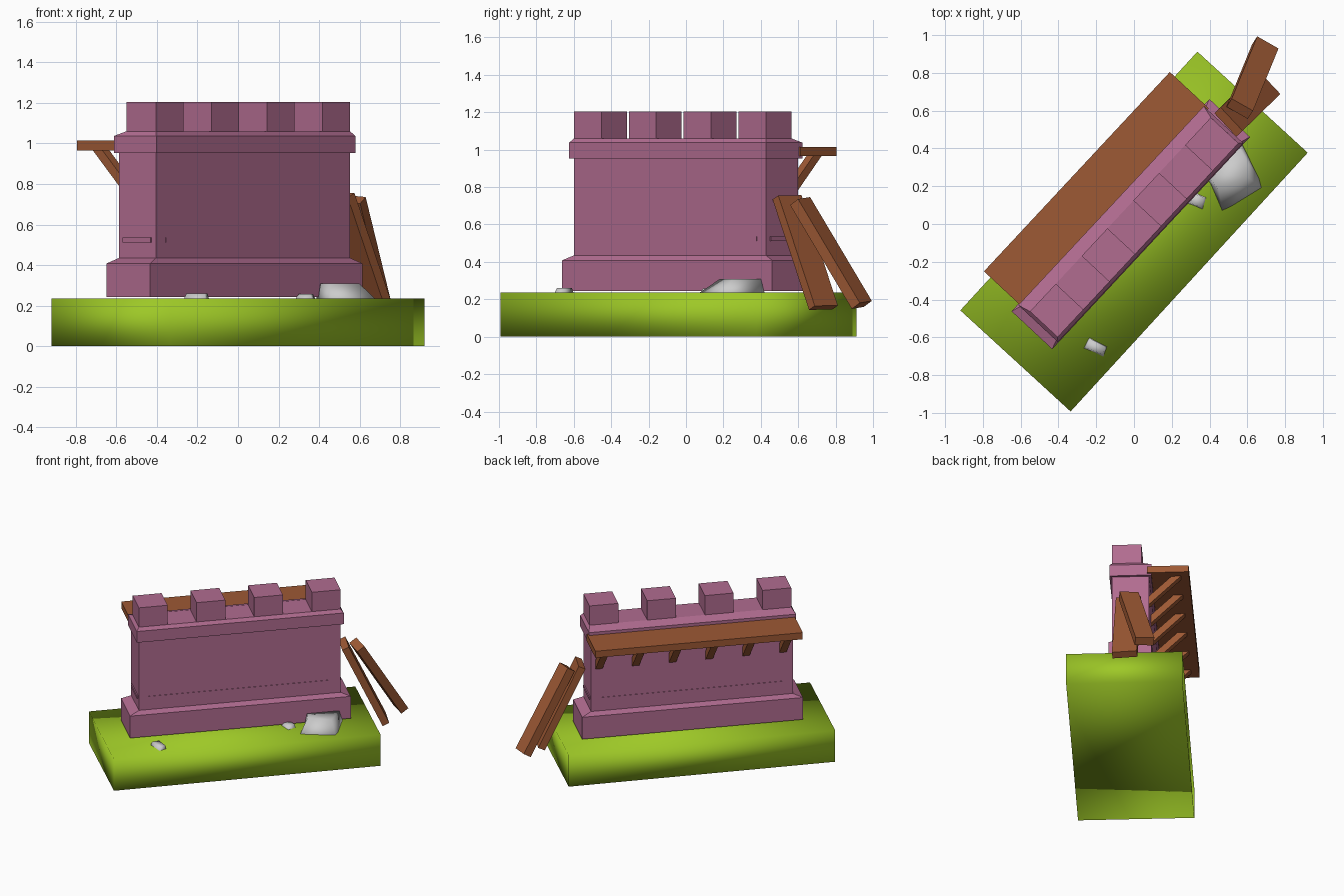
import bpy, bmesh, math
from mathutils import Vector, Matrix

if "Cube" in bpy.data.objects:
    bpy.data.objects.remove(bpy.data.objects["Cube"])


def material(name, rgb):
    m = bpy.data.materials.new(name)
    m.diffuse_color = (*rgb, 1)
    m.use_nodes = True
    m.node_tree.nodes["Principled BSDF"].inputs["Base Color"].default_value = m.diffuse_color
    return m


STONE = material("purple_stone", (0.44, 0.15, 0.28))
WOOD = material("wood", (0.34, 0.10, 0.035))
GRASS = material("grass", (0.34, 0.58, 0.02))
WALL = Matrix.Rotation(math.radians(47), 4, 'Z')      # local x along the wall, y to its back


def loft(name, rings, mat=None, matrix=None, smooth=False):
    """Closed solid through a list of point rings of equal size."""
    bm = bmesh.new()
    loops = [[bm.verts.new(p) for p in r] for r in rings]
    for a, b in zip(loops, loops[1:]):
        for i in range(len(a)):
            j = (i + 1) % len(a)
            bm.faces.new((a[i], a[j], b[j], b[i]))
    bm.faces.new(loops[0][::-1])
    bm.faces.new(loops[-1])
    bmesh.ops.recalc_face_normals(bm, faces=bm.faces)
    if matrix:
        bm.transform(matrix)
    for f in bm.faces:
        f.smooth = smooth
    me = bpy.data.meshes.new(name)
    bm.to_mesh(me)
    bm.free()
    if mat:
        me.materials.append(mat)
    ob = bpy.data.objects.new(name, me)
    bpy.context.collection.objects.link(ob)
    return ob


def rect(x0, x1, y0, y1, z):
    return [(x0, y0, z), (x1, y0, z), (x1, y1, z), (x0, y1, z)]


def box(name, x0, x1, y0, y1, z0, z1, mat, matrix=WALL, smooth=False):
    return loft(name, [rect(x0, x1, y0, y1, z0), rect(x0, x1, y0, y1, z1)], mat, matrix, smooth)


# Grass slab, smooth shaded box
slab = Matrix.Translation((0, -0.04, 0)) @ Matrix.Rotation(math.radians(47.5), 4, 'Z')
box("ground", -0.929, 0.929, -0.396, 0.396, 0, 0.235, GRASS, slab, True)

# Wall: plinth, body, cornice and parapet floor as one stepped solid
C = -0.012                      # wall middle along its length
F, B = -0.113, 0.137            # front and back of the body


def ring(half, out_f, out_b, z):
    return rect(C - half, C + half, F - out_f, B + out_b, z)


loft("wall", [
    ring(0.768, 0.022, 0.022, 0.243), ring(0.768, 0.022, 0.022, 0.408),
    ring(0.702, 0, 0, 0.435), ring(0.702, 0, 0, 0.953),
    ring(0.720, 0.018, 0.018, 0.953), ring(0.720, 0.018, 0.018, 1.037),
    ring(0.702, 0, -0.05, 1.06)], STONE, WALL)

# Thin string course
box("string_course_ends", C - 0.71, C + 0.71, F + 0.03, B - 0.03, 0.512, 0.535, STONE)
box("string_course_sides", C - 0.635, C + 0.635, F - 0.003, B + 0.003, 0.512, 0.535, STONE)

# Merlons
for i in range(4):
    x = C - 0.702 + i * 0.4013
    box(f"merlon_{i + 1}", x, x + 0.2, F, F + 0.2, 1.06, 1.205, STONE)

# Walkway behind the wall and its slanted braces
box("walkway", -0.725, 0.718, B - 0.01, 0.41, 0.965, 1.015, WOOD)
profile = [(0.355, 0.966), (0.29, 0.966), (B - 0.005, 0.81), (B - 0.005, 0.745)]
for i in range(6):
    x = -0.645 + i * 0.256
    loft(f"brace_{i + 1}", [[(x + s, y, z) for y, z in profile] for s in (-0.025, 0.025)], WOOD, WALL)


# Planks leaning on the end of the wall
def plank(name, top, bottom, across, width, thick):
    a, b = Vector(top), Vector(bottom)
    d = (b - a).normalized()
    w = Vector(across)
    w = (w - d * w.dot(d)).normalized()
    n = d.cross(w)
    w, n = w * width / 2, n * thick / 2
    loft(name, [[p + w + n, p - w + n, p - w - n, p + w - n] for p in (a, b)], WOOD)


plank("plank_wide", (0.50, 0.54, 0.745), (0.70, 0.735, 0.155), (0.68, -0.73, 0), 0.17, 0.05)
plank("plank_narrow", (0.56, 0.61, 0.725), (0.695, 0.94, 0.17), (0.84, -0.54, 0), 0.13, 0.06)


# Loose rocks half sunk in the grass
def rock(name, low, high, z):
    loft(name, [[(x, y, 0.2) for x, y in low], [(x, y, z) for x, y in high]], smooth=True)


rock("rock_large", [(0.385, 0.23), (0.475, 0.02), (0.71, 0.165), (0.58, 0.43)],
     [(0.39, 0.26), (0.45, 0.18), (0.60, 0.25), (0.56, 0.40)], 0.308)
rock("rock_small", [(-0.28, -0.66), (-0.16, -0.72), (-0.135, -0.65), (-0.245, -0.59)],
     [(-0.255, -0.655), (-0.165, -0.69), (-0.15, -0.65), (-0.23, -0.61)], 0.26)
rock("rock_medium", [(0.26, 0.11), (0.375, 0.06), (0.40, 0.14), (0.32, 0.19)],
     [(0.30, 0.11), (0.355, 0.09), (0.37, 0.14), (0.32, 0.16)], 0.257)
